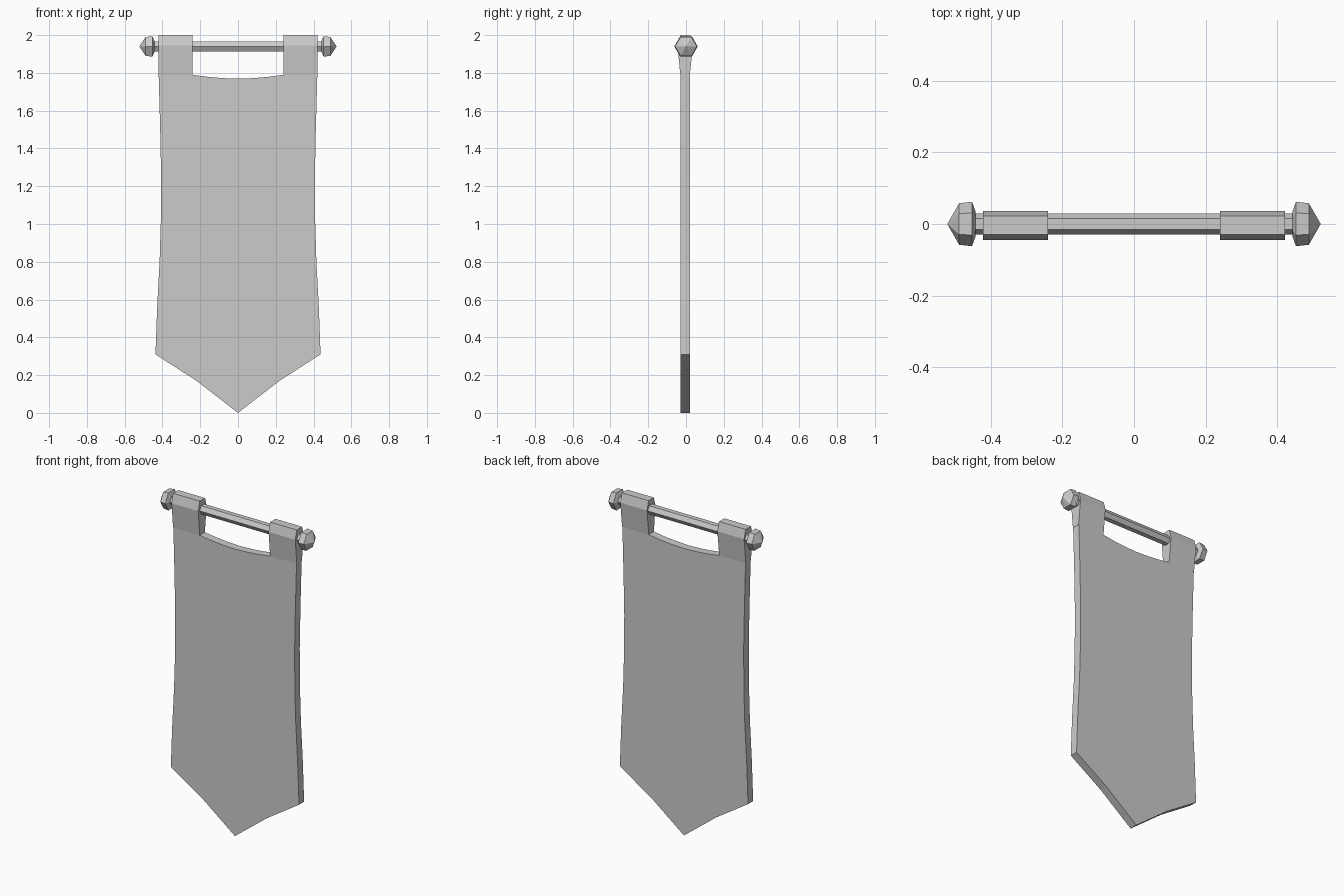
import bpy, bmesh, math

cube = bpy.data.objects.get("Cube")
if cube:
    bpy.data.objects.remove(cube, do_unlink=True)

grey = bpy.data.materials.new("plain grey")
grey.use_nodes = True
colour = (0.6, 0.6, 0.6, 1)
grey.diffuse_color = colour
grey.node_tree.nodes["Principled BSDF"].inputs["Base Color"].default_value = colour


def finish(name, bm):
    bmesh.ops.recalc_face_normals(bm, faces=bm.faces)
    mesh = bpy.data.meshes.new(name)
    bm.to_mesh(mesh)
    bm.free()
    mesh.materials.append(grey)
    obj = bpy.data.objects.new(name, mesh)
    bpy.context.collection.objects.link(obj)
    return obj


def prism(name, outline, offset):
    """Extrude a flat outline of 3D points along an offset."""
    bm = bmesh.new()
    face = bm.faces.new([bm.verts.new(p) for p in outline])
    ext = bmesh.ops.extrude_face_region(bm, geom=[face], use_keep_orig=True)
    moved = [g for g in ext["geom"] if isinstance(g, bmesh.types.BMVert)]
    bmesh.ops.translate(bm, vec=offset, verts=moved)
    return finish(name, bm)


def lathe_x(name, profile, z, sides=6):
    """Spin (x, radius) rings around a horizontal axis; radius 0 is a tip."""
    bm = bmesh.new()
    rings = []
    for x, r in profile:
        count = sides if r else 1
        rings.append([bm.verts.new((x, r * math.cos(math.tau * i / sides),
                                    z + r * math.sin(math.tau * i / sides)))
                      for i in range(count)])
    for a, b in zip(rings, rings[1:]):
        for i in range(sides):
            j = (i + 1) % sides
            quad = [a[i], a[j]] + ([b[j], b[i]] if len(b) > 1 else [b[0]])
            bm.faces.new(quad)
    for ring in (rings[0], rings[-1]):
        if len(ring) > 1:
            bm.faces.new(ring)
    return finish(name, bm)


ROD_Z = 1.94

# Hanging cloth: half outline from top centre to bottom point, mirrored
half = [(0.08, 1.772), (0.16, 1.779), (0.24, 1.79), (0.42, 1.79),
        (0.412, 1.5), (0.407, 1.25), (0.409, 1.0), (0.415, 0.8),
        (0.428, 0.56), (0.437, 0.31), (0.22, 0.17)]
outline = [(0, 1.769)] + half + [(0, 0)] + [(-x, z) for x, z in reversed(half)]
prism("banner_cloth", [(x, -0.03, z) for x, z in outline], (0, 0.05, 0))

# Tabs wrapping the rod
tab = [(-0.03, 1.79), (-0.045, 1.945), (-0.03, 2.0),
       (0.022, 2.0), (0.037, 1.945), (0.02, 1.79)]
for side, start in (("left", 0.24), ("right", -0.422)):
    prism(side + "_tab", [(start, y, z) for y, z in tab], (0.182, 0, 0))

# Hexagonal rod and its pointed end caps
lathe_x("rod", [(-0.45, 0.03), (0.45, 0.03)], ROD_Z)
cap = [(0.443, 0.035), (0.453, 0.062), (0.489, 0.058), (0.522, 0)]
for side, s in (("left", 1), ("right", -1)):
    lathe_x(side + "_end_cap", [(s * x, r) for x, r in cap], ROD_Z)
